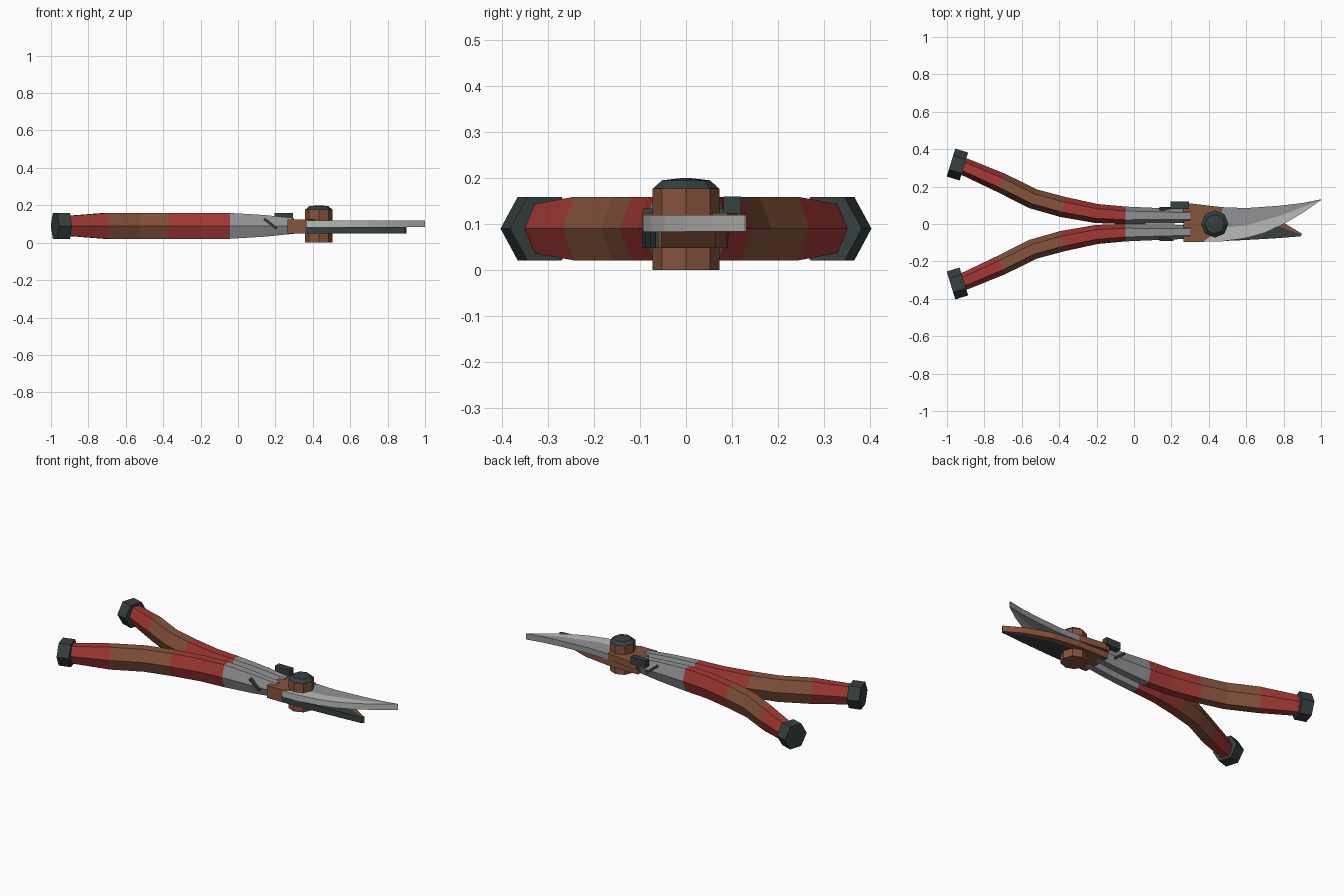
import bpy, bmesh, math
from mathutils import Vector

if "Cube" in bpy.data.objects:
    bpy.data.objects.remove(bpy.data.objects["Cube"])


def material(name, rgb):
    m = bpy.data.materials.new(name)
    m.diffuse_color = (*rgb, 1)
    m.use_nodes = True
    m.node_tree.nodes["Principled BSDF"].inputs["Base Color"].default_value = m.diffuse_color
    return m


RED = material("red_grip", (0.37, 0.042, 0.036))
BROWN = material("brown", (0.24, 0.088, 0.045))
DARK = material("dark_slate", (0.037, 0.05, 0.05))
STEEL = material("steel_grey", (0.28, 0.29, 0.295))
EDGE = material("light_steel", (0.49, 0.50, 0.48))


def finish(name, bm, mats, mirror=False):
    bmesh.ops.recalc_face_normals(bm, faces=bm.faces)
    me = bpy.data.meshes.new(name)
    bm.to_mesh(me)
    bm.free()
    for m in mats:
        me.materials.append(m)
    ob = bpy.data.objects.new(name, me)
    bpy.context.collection.objects.link(ob)
    if mirror:
        mod = ob.modifiers.new("mirror", 'MIRROR')
        mod.use_axis = (False, True, False)
        mod.use_mirror_merge = False
    return ob


def loft(name, rings, mats, slots, mirror=False):
    """Skin a list of rings; slots gives the material of each segment."""
    bm = bmesh.new()
    vs = [[bm.verts.new(p) for p in r] for r in rings]
    n = len(vs[0])
    for k in range(len(vs) - 1):
        for i in range(n):
            j = (i + 1) % n
            f = bm.faces.new((vs[k][i], vs[k][j], vs[k + 1][j], vs[k + 1][i]))
            f.material_index = slots[k]
    bm.faces.new(vs[0]).material_index = slots[0]
    bm.faces.new(vs[-1]).material_index = slots[-1]
    return finish(name, bm, mats, mirror)


def hex_ring(x, y, hw, hh, d, z=0.09):
    """Hexagon with points at the sides, square to direction d."""
    side = Vector((-d[1], d[0], 0)).normalized()
    shape = [(1, 0), (.5, 1), (-.5, 1), (-1, 0), (-.5, -1), (.5, -1)]
    return [Vector((x, y, z)) + side * (a * hw) + Vector((0, 0, b * hh)) for a, b in shape]


def plate(name, outline, z0, z1, mat):
    rings = [[(x, y, z) for x, y in outline] for z in (z0, z1)]
    return loft(name, rings, [mat], [0])


def box(name, c, size, mat, tilt=0, mirror=False):
    c = Vector(c)
    ca, sa = math.cos(tilt), math.sin(tilt)
    rings = []
    for sy in (-.5, .5):
        ring = []
        for a, b in ((-.5, -.5), (.5, -.5), (.5, .5), (-.5, .5)):
            u, w = a * size[0], b * size[2]
            ring.append(c + Vector((u * ca - w * sa, sy * size[1], u * sa + w * ca)))
        rings.append(ring)
    return loft(name, rings, [mat], [0], mirror)


# Curved hexagonal handles: x, y, half width, half height
path = [(-.94, .317, .046, .053), (-.89, .299, .047, .055), (-.71, .220, .053, .069),
        (-.54, .135, .054, .069), (-.38, .091, .055, .069), (-.20, .056, .051, .069),
        (-.045, .046, .047, .069), (.14, .044, .041, .058), (.30, .042, .037, .042)]
rings = []
for i, (x, y, hw, hh) in enumerate(path):
    a, b = path[max(i - 1, 0)], path[min(i + 1, len(path) - 1)]
    rings.append(hex_ring(x, y, hw, hh, (b[0] - a[0], b[1] - a[1])))
loft("handles", rings, [RED, BROWN, STEEL], [0, 0, 1, 1, 0, 0, 2, 2], True)

# Handle end caps
d = Vector((.95, -.29)).normalized()
caps = [hex_ring(-.944 + d.x * t, .318 + d.y * t, .078, .069, d) for t in (-.036, .036)]
loft("handle_caps", caps, [DARK], [0], True)

# Upper cutting blade: base, spine and sharpened edge
plate("upper_blade_base", [(.265, .105), (.30, .11), (.47, .09), (.47, -.02), (.37, -.095),
                           (.265, -.095)], .085, .124, BROWN)
mid = [(.47, -.02), (.60, -.008), (.80, .05), (1.0, .128)]
plate("upper_blade_spine", mid + [(1.0, .132), (.90, .112), (.78, .098), (.60, .085), (.47, .09)],
      .084, .12, STEEL)
plate("upper_blade_edge", [(.37, -.095), (.47, -.093), (.60, -.075), (.70, -.047), (.80, .0),
                           (.90, .058), (1.0, .128)] + mid[::-1][1:], .084, .12, EDGE)

# Lower counter blade: base, inner strip and outer strip
plate("lower_blade_base", [(.265, .09), (.265, -.095), (.36, -.095), (.47, -.05), (.47, .088)],
      .048, .085, BROWN)
low_mid = [(.47, .05), (.62, .035), (.78, -.015), (.895, -.058)]
plate("lower_blade_inner", low_mid + [(.90, -.053), (.80, .006), (.64, .065), (.47, .088)],
      .048, .084, BROWN)
plate("lower_blade_outer", [(.36, -.095), (.55, -.088), (.75, -.077), (.89, -.066)]
      + low_mid[::-1] + [(.47, -.05)], .048, .084, DARK)

# Pivot bolt with domed head
def octagon(r, z):
    return [(.432 + r * math.cos(i * math.pi / 4), r * math.sin(i * math.pi / 4), z)
            for i in range(8)]


loft("pivot_bolt", [octagon(.073, 0), octagon(.073, .177)], [BROWN], [0])
loft("pivot_head", [octagon(.073, .176), octagon(.052, .195), octagon(.008, .2)], [DARK], [0, 0])

# Catch block and slanted side levers
box("catch_block", (.245, .10, .138), (.10, .038, .044), DARK)
box("side_levers", (.173, .082, .102), (.085, .02, .014), DARK, math.radians(-38), True)
